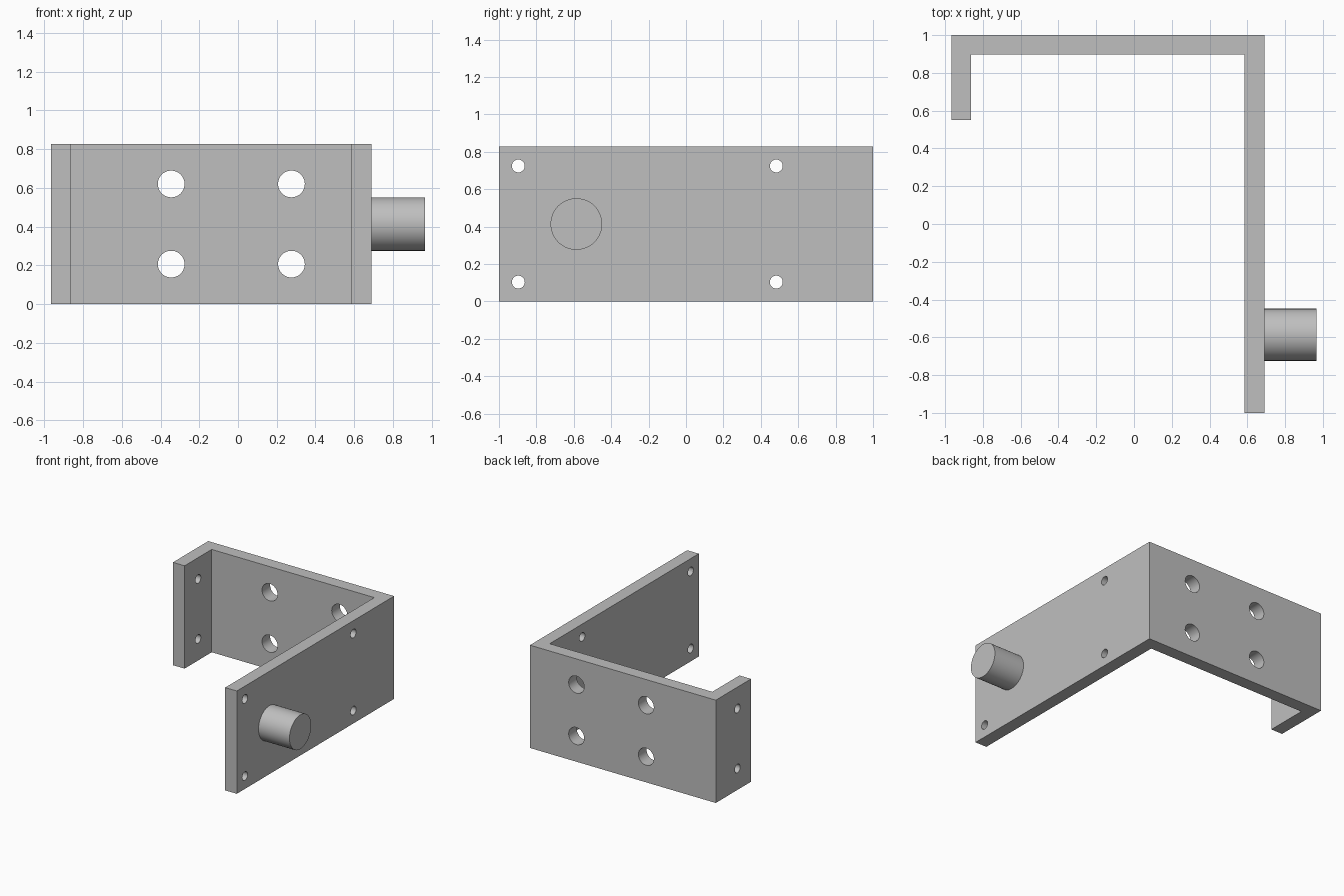
import bpy
import bmesh
from math import pi
from mathutils import Matrix, Vector

if "Cube" in bpy.data.objects:
    bpy.data.objects.remove(bpy.data.objects["Cube"], do_unlink=True)

# Design units: overall 56 wide, 58 deep, 24 high
U = 2 / 58
WIDTH, DEPTH, HEIGHT = 48, 58, 24
THICK, FLANGE, PEG_LENGTH = 3, 13, 8
ORIGIN = Vector((-28, -29, 0))
ROTATE = {"X": Matrix.Rotation(pi / 2, 4, "Y"), "Y": Matrix.Rotation(pi / 2, 4, "X")}

grey = bpy.data.materials.new("plain grey")
grey.use_nodes = True
COLOUR = (0.52, 0.52, 0.52, 1)
grey.diffuse_color = COLOUR
grey.node_tree.nodes["Principled BSDF"].inputs["Base Color"].default_value = COLOUR


def place(point):
    return (Vector(point) + ORIGIN) * U


def add_cylinder(bm, centre, radius, length, axis):
    matrix = Matrix.Translation(place(centre)) @ ROTATE[axis]
    bmesh.ops.create_cone(bm, cap_ends=True, segments=48, radius1=radius * U,
                          radius2=radius * U, depth=length * U, matrix=matrix)


def finish(bm, name):
    bmesh.ops.recalc_face_normals(bm, faces=bm.faces[:])
    mesh = bpy.data.meshes.new(name)
    bm.to_mesh(mesh)
    bm.free()
    mesh.materials.append(grey)
    obj = bpy.data.objects.new(name, mesh)
    bpy.context.collection.objects.link(obj)
    return obj


def smooth(obj):
    bpy.ops.object.select_all(action="DESELECT")
    obj.select_set(True)
    bpy.context.view_layer.objects.active = obj
    bpy.ops.object.shade_smooth_by_angle()


# Bracket: bent strip seen from above, extruded upwards
outline = [(0, DEPTH - FLANGE), (THICK, DEPTH - FLANGE), (THICK, DEPTH - THICK),
           (WIDTH - THICK, DEPTH - THICK), (WIDTH - THICK, 0), (WIDTH, 0),
           (WIDTH, DEPTH), (0, DEPTH)]
bm = bmesh.new()
base = bm.faces.new([bm.verts.new(place((x, y, 0))) for x, y in outline])
top = bmesh.ops.extrude_face_region(bm, geom=[base])["geom"]
bmesh.ops.translate(bm, vec=(0, 0, HEIGHT * U),
                    verts=[v for v in top if isinstance(v, bmesh.types.BMVert)])
bracket = finish(bm, "bracket")

# Holes: large in the back plate, small in the side plate and the flange
bm = bmesh.new()
for x in (18, 36):
    for z in (6, 18):
        add_cylinder(bm, (x, DEPTH - THICK / 2, z), 2, THICK * 2, "Y")
for y in (3, 43):
    for z in (3, 21):
        add_cylinder(bm, (WIDTH - THICK / 2, y, z), 1, THICK * 2, "X")
for z in (5, 19):
    add_cylinder(bm, (THICK / 2, DEPTH - 8, z), 1, THICK * 2, "X")
cutter = finish(bm, "hole_cutter")
cutter.hide_render = True

drill = bracket.modifiers.new("holes", "BOOLEAN")
drill.operation = "DIFFERENCE"
drill.solver = "EXACT"
drill.object = cutter
bpy.context.view_layer.objects.active = bracket
bpy.ops.object.modifier_apply(modifier=drill.name)
bpy.data.objects.remove(cutter, do_unlink=True)
smooth(bracket)

# Peg on the outside of the side plate
bm = bmesh.new()
add_cylinder(bm, (WIDTH + PEG_LENGTH / 2, 12, HEIGHT / 2), 4, PEG_LENGTH, "X")
smooth(finish(bm, "peg"))
